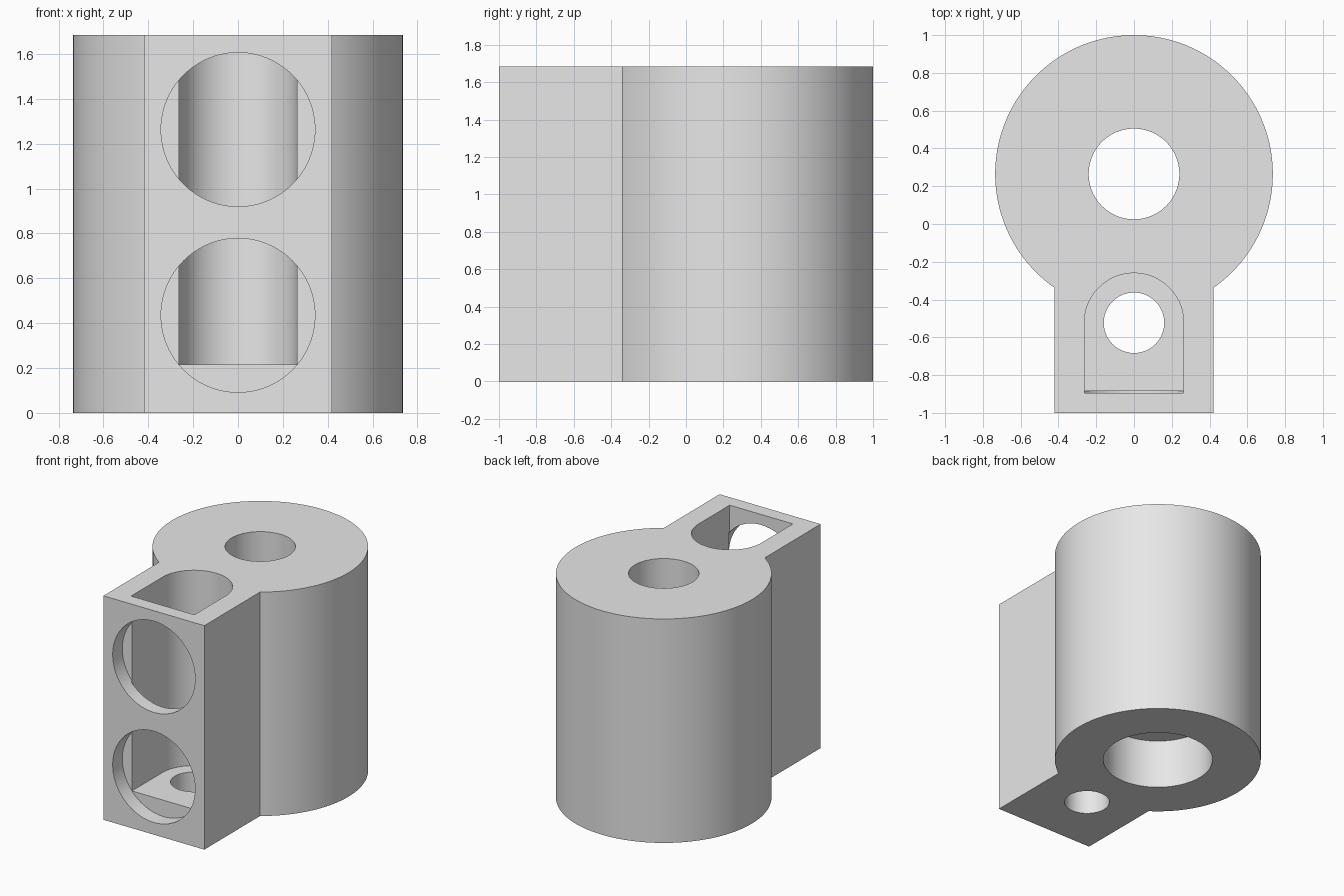
import bpy, bmesh, math
from mathutils import Matrix, Vector

default = bpy.data.objects.get("Cube")
if default:
    bpy.data.objects.remove(default)

HEIGHT = 1.685
BARREL_Y, BARREL_R = 0.265, 0.735
ARM_HALF = 0.42
SLOT_Y, SLOT_R = -0.523, 0.263

grey = bpy.data.materials.new("plain grey")
grey.use_nodes = True
colour = (0.8, 0.8, 0.8, 1)
grey.diffuse_color = colour
grey.node_tree.nodes["Principled BSDF"].inputs["Base Color"].default_value = colour


def arc(cy, r, start, end, steps):
    """Points along an arc centred on x = 0."""
    return [(r * math.cos(start + (end - start) * i / steps),
             cy + r * math.sin(start + (end - start) * i / steps))
            for i in range(steps + 1)]


def circle(cy, r, steps=96):
    return arc(cy, r, 0, math.tau, steps)[:-1]


def prism(name, outline, low, high, turn=None):
    """Extrude a closed outline from low to high along z, then turn it."""
    bm = bmesh.new()
    face = bm.faces.new([bm.verts.new((x, y, low)) for x, y in outline])
    moved = bmesh.ops.extrude_face_region(bm, geom=[face])["geom"]
    bmesh.ops.translate(bm, vec=Vector((0, 0, high - low)),
                        verts=[v for v in moved if isinstance(v, bmesh.types.BMVert)])
    if turn:
        bm.transform(turn)
    bmesh.ops.recalc_face_normals(bm, faces=bm.faces)
    mesh = bpy.data.meshes.new(name)
    bm.to_mesh(mesh)
    bm.free()
    mesh.materials.append(grey)
    obj = bpy.data.objects.new(name, mesh)
    bpy.context.collection.objects.link(obj)
    return obj


# Body: round barrel joined to a square arm at the front
join = math.acos(ARM_HALF / BARREL_R)
outline = arc(BARREL_Y, BARREL_R, -join, math.pi + join, 128)
outline += [(-ARM_HALF, -1), (ARM_HALF, -1)]
body = prism("barrel_bracket", outline, 0, HEIGHT)

# Slot with a rounded back, open at the top
slot = arc(SLOT_Y, SLOT_R, 0, math.pi, 48)
slot += [(-SLOT_R, -0.895), (SLOT_R, -0.895)]

cutters = [
    prism("barrel_bore", circle(BARREL_Y, 0.24), -0.1, HEIGHT + 0.1),
    prism("barrel_counterbore", circle(BARREL_Y, 0.39), -0.1, 0.38),
    prism("arm_slot", slot, 0.215, HEIGHT + 0.1),
    prism("arm_floor_hole", circle(SLOT_Y, 0.16), -0.1, 0.4),
]

# Two round front recesses
to_front = Matrix.Rotation(math.pi / 2, 4, "X")
for name, z in (("lower_window", 0.435), ("upper_window", 1.263)):
    cutters.append(prism(name, circle(z, 0.343), 0.885, 1.1, to_front))

# Cut every opening, then discard the cutters
bpy.context.view_layer.objects.active = body
for cutter in cutters:
    cutter.hide_render = True
    mod = body.modifiers.new(cutter.name, "BOOLEAN")
    mod.operation = "DIFFERENCE"
    mod.solver = "EXACT"
    mod.object = cutter
    bpy.ops.object.modifier_apply(modifier=mod.name)
    bpy.data.objects.remove(cutter)

bpy.ops.object.select_all(action="DESELECT")
body.select_set(True)
bpy.ops.object.shade_smooth_by_angle(angle=math.radians(30))
